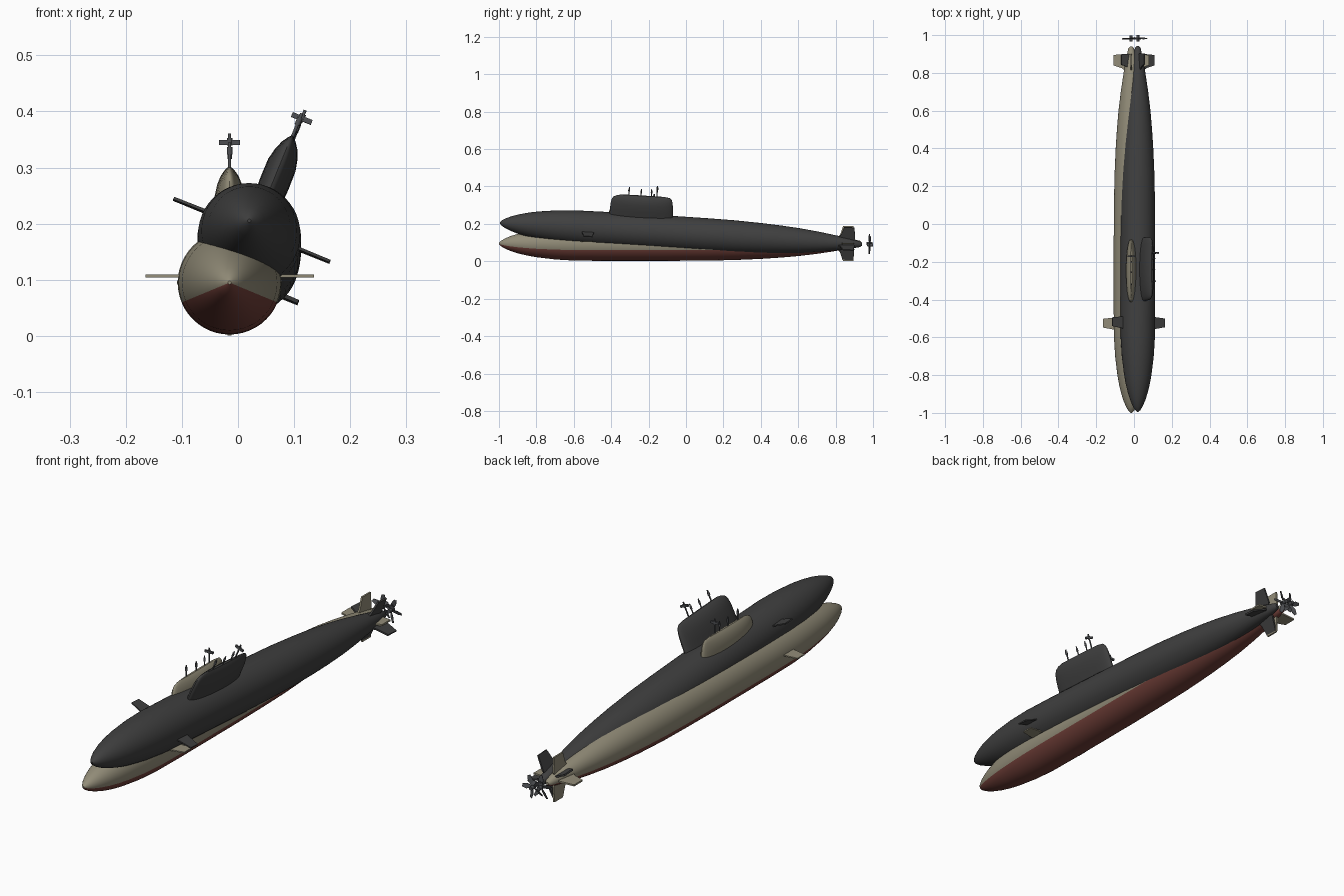
import bpy, bmesh, math
from mathutils import Matrix, Vector

if "Cube" in bpy.data.objects:
    bpy.data.objects.remove(bpy.data.objects["Cube"])


def material(name, rgb):
    m = bpy.data.materials.new(name)
    m.diffuse_color = (*rgb, 1)
    m.use_nodes = True
    m.node_tree.nodes["Principled BSDF"].inputs["Base Color"].default_value = m.diffuse_color
    return m


BEIGE = material("beige_paint", (0.29, 0.265, 0.19))
RED = material("red_antifouling", (0.165, 0.05, 0.04))
DARK = material("dark_coating", (0.05, 0.05, 0.05))
GREY = material("mast_grey", (0.075, 0.078, 0.085))


def finish(name, bm, mats, M, smooth=True):
    bmesh.ops.recalc_face_normals(bm, faces=bm.faces)
    bm.transform(M)
    me = bpy.data.meshes.new(name)
    bm.to_mesh(me)
    bm.free()
    for m in mats:
        me.materials.append(m)
    ob = bpy.data.objects.new(name, me)
    bpy.context.collection.objects.link(ob)
    if smooth:
        bpy.ops.object.select_all(action='DESELECT')
        ob.select_set(True)
        bpy.context.view_layer.objects.active = ob
        bpy.ops.object.shade_smooth_by_angle(angle=math.radians(40))
    return ob


def loft(rings):
    """Skin a list of closed rings and cap both ends."""
    bm = bmesh.new()
    vs = [[bm.verts.new(p) for p in r] for r in rings]
    n = len(rings[0])
    for a, b in zip(vs, vs[1:]):
        for i in range(n):
            j = (i + 1) % n
            bm.faces.new((a[i], a[j], b[j], b[i]))
    bm.faces.new(vs[0])
    bm.faces.new(vs[-1])
    return bm


# hull radius along the length
HULL = [(-1, .003), (-.99, .014), (-.97, .026), (-.94, .039), (-.9, .052),
        (-.85, .064), (-.8, .073), (-.7, .085), (-.6, .091), (-.45, .0925),
        (-.1, .0925), (.1, .091), (.25, .0885), (.4, .082), (.5, .0755), (.6, .067),
        (.7, .055), (.8, .040), (.87, .028), (.93, .015), (.94, .006)]


def hull(name, mats, M):
    n = 48
    bm = loft([[(r * math.cos(2 * math.pi * i / n), y, r * math.sin(2 * math.pi * i / n))
                for i in range(n)] for y, r in HULL])
    # lower sector takes the antifouling colour
    for f in bm.faces:
        c = f.calc_center_median()
        if len(f.verts) == 4 and math.atan2(-c.z, abs(c.x)) > math.radians(22):
            f.material_index = len(mats) - 1
    finish(name, bm, mats, M)


# sail levels: height, half width, front y, back y
SAIL = [(.06, .024, -.418, -.078), (.12, .027, -.417, -.08), (.155, .0265, -.415, -.082),
        (.175, .022, -.411, -.085), (.19, .016, -.403, -.09),
        (.2, .009, -.385, -.1), (.205, .004, -.36, -.13)]


def sail(name, mat, M):
    n, rings = 40, []
    for z, w, y0, y1 in SAIL:
        ring = []
        for i in range(n):
            a = 2 * math.pi * i / n
            c, s = math.cos(a), math.sin(a)
            ring.append((w * math.copysign(abs(s) ** .85, s),
                         (y0 + y1) / 2 + (y1 - y0) / 2 * c, z))
        rings.append(ring)
    finish(name, loft(rings), [mat], M)


def fin(name, mat, M, plan, angle, lift=0.0, thick=.005):
    """Flat fin: plan is root front, tip front, tip back, root back as (span, y)."""
    t = thick / 2
    bm = loft([[(x, y, s * t) for x, y in plan] for s in (-1, 1)])
    R = Matrix.Translation((0, 0, lift)) @ Matrix.Rotation(angle, 4, 'Y')
    finish(name, bm, [mat], M @ R, smooth=False)


def rod(bm, r, a, b, n=10):
    a, b = Vector(a), Vector(b)
    d = b - a
    T = Matrix.Translation((a + b) / 2) @ d.to_track_quat('Z', 'Y').to_matrix().to_4x4()
    bmesh.ops.create_cone(bm, cap_ends=True, segments=n, radius1=r, radius2=r,
                          depth=d.length, matrix=T)


def masts(name, M):
    bm = bmesh.new()
    for y, top, r in ((-.32, .25, .003), (-.255, .242, .0025), (-.2, .245, .0025),
                      (-.17, .266, .003)):
        rod(bm, r, (0, y, .19), (0, y, top))
        rod(bm, r * 1.7, (0, y, top - .022), (0, y, top - .008))
    # cross-shaped aerial on the tallest mast
    bmesh.ops.create_cube(bm, size=1, matrix=Matrix.Translation((0, -.17, .25))
                          @ Matrix.Diagonal((.038, .008, .009, 1)))
    finish(name, bm, [GREY], M)


def propeller(name, M):
    bm = bmesh.new()
    rod(bm, .008, (0, .966, 0), (0, .998, 0), 16)
    # narrow flat blades around the hub
    for k in range(5):
        R = Matrix.Rotation(2 * math.pi * k / 5, 4, 'Y')
        pts = [(-.004, .005), (-.009, .03), (-.005, .05), (.005, .05), (.009, .03), (.004, .005)]
        rings = [[bm.verts.new(R @ Vector((x, .981 + x * .45 + dy, z))) for x, z in pts]
                 for dy in (-.001, .001)]
        bm.faces.new(rings[0])
        bm.faces.new(rings[1])
        for i in range(6):
            j = (i + 1) % 6
            bm.faces.new((rings[0][i], rings[0][j], rings[1][j], rings[1][i]))
    finish(name, bm, [GREY], M, smooth=False)


BOW_PLANE = [(.06, -.565), (.15, -.548), (.15, -.502), (.06, -.492)]
STERN_FIN = [(.01, .795), (.05, .825), (.094, .84), (.094, .895), (.03, .9), (.01, .89)]


def submarine(tag, paint, mats, M):
    hull(tag + "_hull", mats, M)
    sail(tag + "_sail", paint, M)
    masts(tag + "_masts", M)
    for side, a in (("right", 0), ("left", math.pi)):
        fin(f"{tag}_bow_plane_{side}", paint, M, BOW_PLANE, a, lift=.012)
    for k, part in enumerate(("right_plane", "lower_rudder", "left_plane", "upper_rudder")):
        fin(f"{tag}_stern_{part}", paint, M, STERN_FIN, k * math.pi / 2, thick=.007)
    propeller(tag + "_propeller", M)


# level boat with red underside, and a dark one rolled and pitched across it
submarine("beige", BEIGE, [BEIGE, RED], Matrix.Translation((-.015, 0, .095)))
submarine("dark", DARK, [DARK], Matrix.Translation((.02, .003, .146))
          @ Matrix.Rotation(math.radians(-3.4), 4, 'X')
          @ Matrix.Rotation(math.radians(22), 4, 'Y'))
